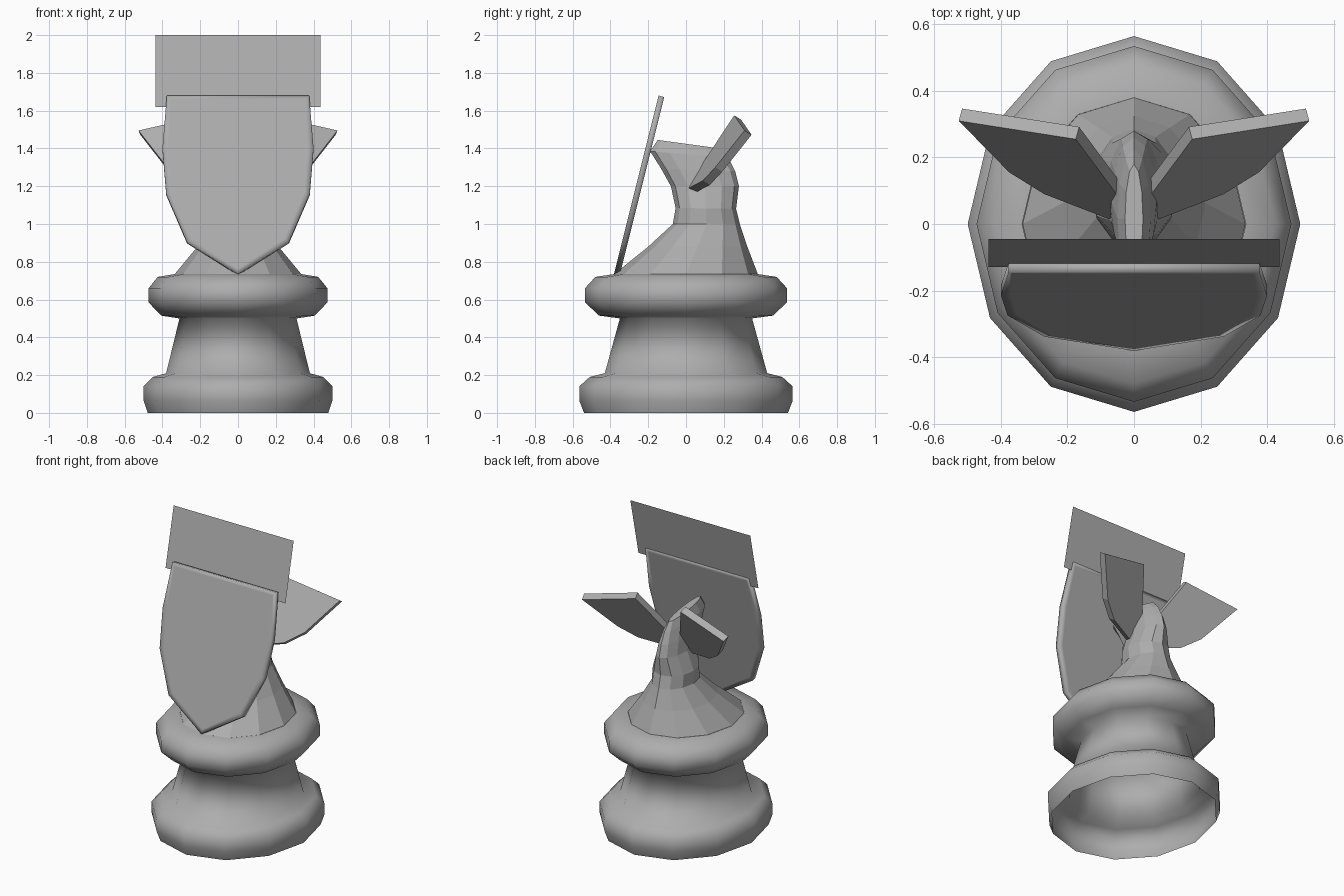
import bpy, bmesh, math
from mathutils import Vector

if "Cube" in bpy.data.objects:
    bpy.data.objects.remove(bpy.data.objects["Cube"])

SIDES = 12
grey = bpy.data.materials.new("dark_grey")
grey.diffuse_color = (0.42, 0.42, 0.42, 1)
grey.use_nodes = True
grey.node_tree.nodes["Principled BSDF"].inputs["Base Color"].default_value = grey.diffuse_color


def make(name, verts, faces, smooth=None):
    mesh = bpy.data.meshes.new(name)
    mesh.from_pydata(verts, [], faces)
    mesh.update()
    mesh.materials.append(grey)
    ob = bpy.data.objects.new(name, mesh)
    bpy.context.collection.objects.link(ob)
    if smooth:
        for p in mesh.polygons:
            p.use_smooth = True
        mesh.set_sharp_from_angle(angle=math.radians(smooth))
    return ob


def loft(name, rings, cap=False, smooth=None):
    n = len(rings[0])
    verts = [v for r in rings for v in r]
    faces = [(k * n + i, k * n + (i + 1) % n, (k + 1) * n + (i + 1) % n, (k + 1) * n + i)
             for k in range(len(rings) - 1) for i in range(n)]
    if cap:
        faces.append(tuple(range((len(rings) - 1) * n, len(rings) * n)))
    return make(name, verts, faces, smooth)


def ellipse(rx, yf, zf, yb, zb):
    # Ring whose front and back can sit at different heights
    out = []
    for i in range(SIDES):
        a = 2 * math.pi * i / SIDES
        t = (1 + math.sin(a)) / 2
        out.append((rx * math.cos(a), yf + (yb - yf) * t, zf + (zb - zf) * t))
    return out


def plate(name, outline, offset, smooth=None):
    # Flat outline given a thickness; outline runs counter-clockwise seen from the front
    n = len(outline)
    o = Vector(offset)
    verts = [Vector(p) for p in outline] + [Vector(p) + o for p in outline]
    faces = [tuple(range(n)), tuple(range(2 * n - 1, n - 1, -1))]
    faces += [(i, i + n, (i + 1) % n + n, (i + 1) % n) for i in range(n)]
    return make(name, verts, faces, smooth)


# Turned pedestal: two rounded rings joined by a tapered waist, open underneath
profile = [(0.54, 0), (0.565, 0.065), (0.565, 0.14), (0.51, 0.19), (0.43, 0.21),
           (0.35, 0.50), (0.46, 0.515), (0.535, 0.585), (0.535, 0.66),
           (0.48, 0.72), (0.38, 0.735)]
loft("pedestal", [ellipse(r * 0.885, -r, z, r, z) for r, z in profile], smooth=180)

# Neck and head: half width, front y, front z, back y, back z
sections = [(0.335, -0.38, 0.735, 0.38, 0.735), (0.215, -0.20, 0.88, 0.325, 0.88),
            (0.13, -0.07, 1.00, 0.285, 1.00), (0.13, -0.055, 1.085, 0.265, 1.08),
            (0.08, -0.08, 1.20, 0.28, 1.20), (0.068, -0.13, 1.29, 0.26, 1.28),
            (0.05, -0.19, 1.385, 0.225, 1.35), (0.027, -0.15, 1.445, 0.18, 1.40)]
loft("neck_and_head", [ellipse(*s) for s in sections], cap=True)

# Pair of flared ears
ear = [(0.05, 0.005, 1.185), (0.27, 0.09, 1.23), (0.375, 0.155, 1.30),
       (0.527, 0.31, 1.495), (0.175, 0.255, 1.575), (0.045, 0.08, 1.31)]
for side, s in (("right", 1), ("left", -1)):
    pts = [(s * x, y, z) for x, y, z in ear][::s]
    plate("ear_" + side, pts, (-0.01 * s, 0.037, -0.023))

# Leaning shield in front, with an inset border that softens its shading
half = [(0.27, 0.905), (0.38, 1.16), (0.40, 1.40), (0.377, 1.68)]
outline = [(0, 0.735)] + half + [(-x, z) for x, z in reversed(half)]
shield = plate("shield", [(x, -0.145 + (z - 1.68) * 0.25, z) for x, z in outline],
               (0, 0.03, -0.008), smooth=180)
bm = bmesh.new()
bm.from_mesh(shield.data)
big = [f for f in bm.faces if len(f.verts) == len(outline)]
bmesh.ops.inset_individual(bm, faces=big, thickness=0.03)
for f in bm.faces:
    f.smooth = True
bm.to_mesh(shield.data)
bm.free()

# Thin card rising behind the shield
make("card", [(-0.438, -0.13, 1.62), (0.438, -0.13, 1.62),
              (0.438, -0.045, 2.0), (-0.438, -0.045, 2.0)], [(0, 1, 2, 3)])
